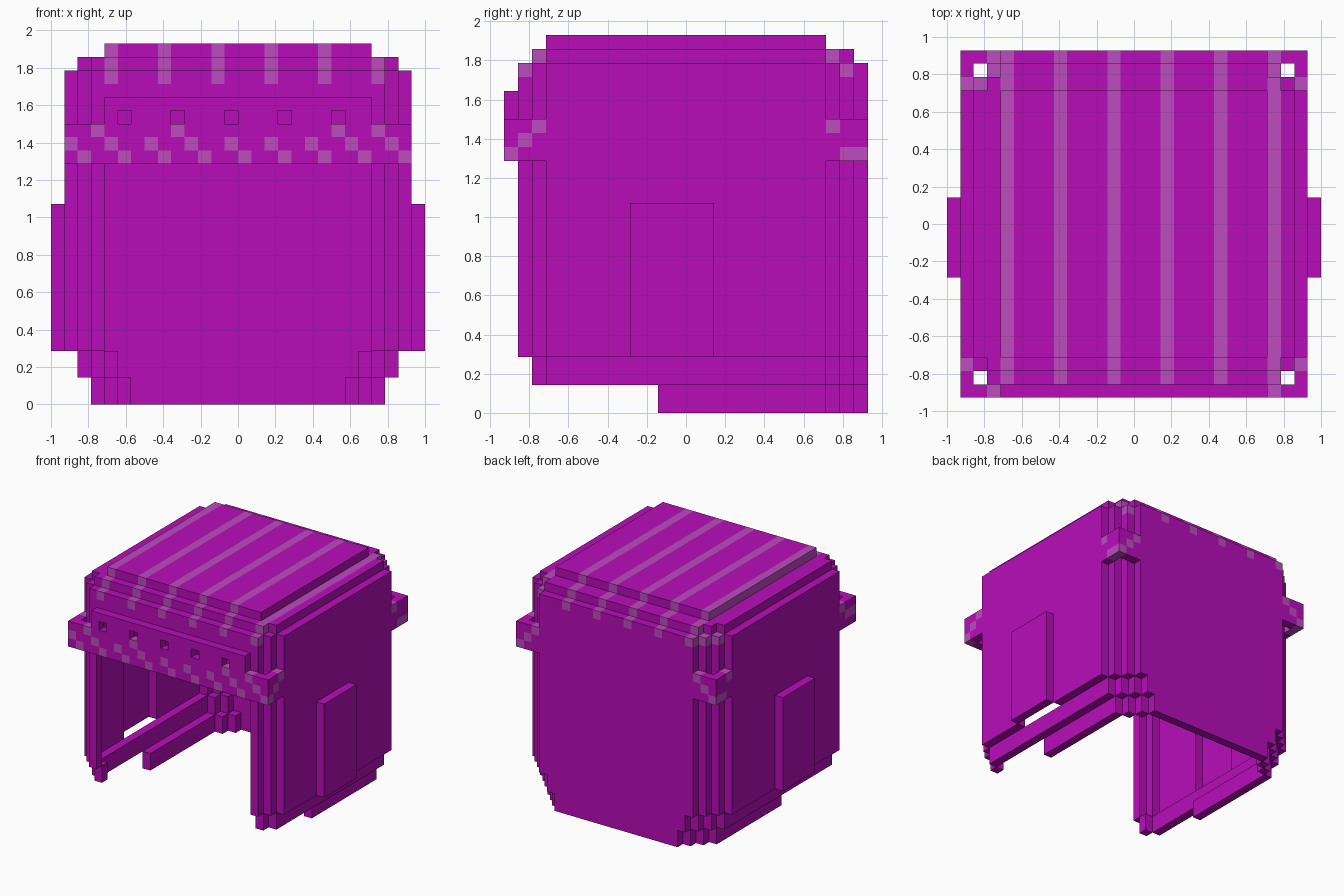
import bpy
import bmesh
from mathutils import Vector

U = 1 / 14  # size of one block

cube = bpy.data.objects.get("Cube")
if cube:
    bpy.data.objects.remove(cube, do_unlink=True)


def material(name, rgb):
    mat = bpy.data.materials.new(name)
    mat.use_nodes = True
    mat.diffuse_color = (*rgb, 1)
    mat.node_tree.nodes["Principled BSDF"].inputs["Base Color"].default_value = (*rgb, 1)
    return mat


MATS = [material("magenta", (0.479, 0.004, 0.485)),
        material("pale_magenta", (0.51, 0.072, 0.52))]


def box(x0, x1, y0, y1, z0, z1):
    return {(x, y, z) for x in range(x0, x1) for y in range(y0, y1) for z in range(z0, z1)}


def both(cells):
    """Cells together with their mirror image across the middle."""
    return cells | {(-x - 1, y, z) for x, y, z in cells}


def corner(front, step, z0, z1):
    """Two stepped columns that round off a vertical corner."""
    cells = set()
    for i in range(2):
        y = -11 - i if front else 10 + i
        cells |= box(step - i, step - i + 1, y, y + 1, z0, z1)
    return both(cells)


parts = {}

# Roof plate and the stepped rim around it
parts["roof"] = box(-10, 10, -10, 10, 26, 27)
parts["roof_rim"] = (both(box(10, 12, -10, 10, 25, 26)) | box(-11, 11, -11, -10, 25, 26)
                     | box(-11, 11, 10, 11, 25, 26) | box(-10, 10, 11, 12, 25, 26))

# Side walls, open behind the ear guards
ear_hole = both(box(12, 13, -4, 2, 4, 15))
parts["side_walls"] = both(box(12, 13, -10, 10, 4, 25)) - ear_hole
parts["ear_guards"] = both(box(13, 14, -4, 2, 4, 15))

# Back wall narrows towards the bottom
parts["back_wall"] = (box(-10, 10, 12, 13, 4, 25) | box(-9, 9, 12, 13, 2, 4)
                      | box(-8, 8, 12, 13, 0, 2))

# Rounded corners
parts["back_corners"] = (corner(False, 11, 4, 25) | corner(False, 10, 2, 4)
                         | corner(False, 9, 0, 2))
parts["front_corners"] = corner(True, 11, 4, 25)

# Lower edges of the sides, stepping inwards
parts["lower_sides"] = both(box(11, 12, -10, 10, 2, 4) | box(10, 11, -11, -10, 2, 4))
parts["bottom_skirts"] = both(box(10, 11, -2, 10, 0, 2))

# Brow above the face opening, with a row of small square holes
parts["forehead"] = box(-11, 11, -12, -11, 23, 25)
brow = box(-10, 10, -13, -12, 21, 23)
for x in range(-9, 8, 4):
    brow.discard((x, -13, 21))
parts["brow"] = brow

# Spotted band across the front and around all four corners
parts["band"] = box(-13, 13, -13, -12, 18, 21) | both(
    box(12, 13, -13, -10, 18, 21) | box(12, 13, 10, 13, 18, 21) | box(10, 13, 12, 13, 18, 21))


def is_pale(part, cell):
    x, y, z = cell
    if part == "band":
        if y == -13:
            if z == 20:
                return x in (-11, -5, 7, 10)
            return x % 3 == (0 if z == 18 else 2)
        if y < 0:
            return z - y == 31
        if z == 18:
            return abs(x + 0.5) > 12 and y >= 11
        if z == 19:
            return x in (-12, 11)
        return y == 10 or x in (-11, 10)
    if z < 24:
        return False
    if part == "back_corners" and x < 0:
        return True
    return -10 <= x <= 10 and x % 4 == 2


solid = set().union(*parts.values())


def build(name, cells):
    """Skin the exposed sides of a part and merge its flat areas."""
    bm = bmesh.new()
    verts = {}
    for cell in sorted(cells):
        for axis in range(3):
            for sign in (0, 1):
                neighbour = list(cell)
                neighbour[axis] += 2 * sign - 1
                if tuple(neighbour) in solid:
                    continue
                a, b = (axis + 1) % 3, (axis + 2) % 3
                loop = []
                for da, db in ((0, 0), (1, 0), (1, 1), (0, 1)):
                    p = list(cell)
                    p[axis] += sign
                    p[a] += da
                    p[b] += db
                    key = tuple(p)
                    if key not in verts:
                        verts[key] = bm.verts.new(Vector(key) * U)
                    loop.append(verts[key])
                face = bm.faces.new(loop if sign else loop[::-1])
                face.material_index = int(is_pale(name, cell))
    bmesh.ops.dissolve_limit(bm, angle_limit=0.01, verts=bm.verts, edges=bm.edges,
                             delimit={"MATERIAL"})
    mesh = bpy.data.meshes.new(name)
    bm.to_mesh(mesh)
    bm.free()
    for mat in MATS:
        mesh.materials.append(mat)
    bpy.context.collection.objects.link(bpy.data.objects.new(name, mesh))


for part_name, part_cells in parts.items():
    build(part_name, part_cells)
